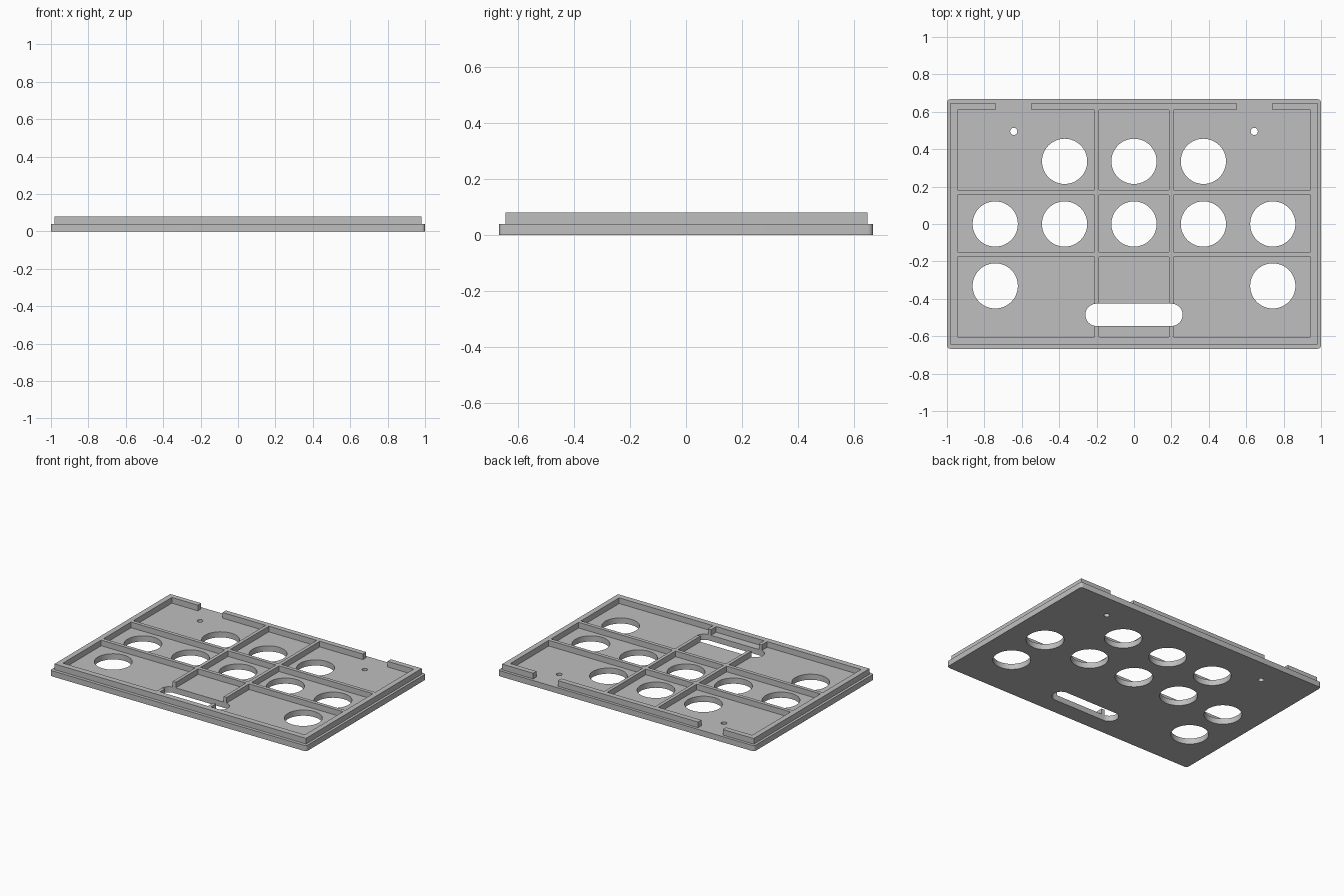
import bpy, bmesh, math

if "Cube" in bpy.data.objects:
    bpy.data.objects.remove(bpy.data.objects["Cube"])

PLATE_TOP, RIM_TOP = 0.04, 0.08

grey = bpy.data.materials.new("mid grey")
grey.diffuse_color = (0.52, 0.52, 0.52, 1)
grey.use_nodes = True
grey.node_tree.nodes["Principled BSDF"].inputs["Base Color"].default_value = grey.diffuse_color


def prism(name, points, z0, z1):
    """Extrude a flat outline between two heights."""
    bm = bmesh.new()
    face = bm.faces.new([bm.verts.new((x, y, z0)) for x, y in points])
    top = bmesh.ops.extrude_face_region(bm, geom=[face])["geom"]
    bmesh.ops.translate(bm, vec=(0, 0, z1 - z0),
                        verts=[v for v in top if isinstance(v, bmesh.types.BMVert)])
    bmesh.ops.recalc_face_normals(bm, faces=bm.faces)
    mesh = bpy.data.meshes.new(name)
    bm.to_mesh(mesh)
    bm.free()
    mesh.materials.append(grey)
    obj = bpy.data.objects.new(name, mesh)
    bpy.context.collection.objects.link(obj)
    return obj


def box(x0, x1, y0, y1):
    return [(x0, y0), (x1, y0), (x1, y1), (x0, y1)]


def rounded(x0, x1, y0, y1, r, steps):
    """Rectangle outline with round corners."""
    pts = []
    corners = [(x1 - r, y1 - r), (x0 + r, y1 - r), (x0 + r, y0 + r), (x1 - r, y0 + r)]
    for i, (cx, cy) in enumerate(corners):
        for s in range(steps + 1):
            a = math.pi / 2 * (i + s / steps)
            pts.append((cx + r * math.cos(a), cy + r * math.sin(a)))
    return pts


def circle(cx, cy, r, n):
    return [(cx + r * math.cos(2 * math.pi * i / n),
             cy + r * math.sin(2 * math.pi * i / n)) for i in range(n)]


def combine(target, tool, operation):
    """Apply a boolean and discard the tool."""
    mod = target.modifiers.new("combine", 'BOOLEAN')
    mod.operation, mod.solver, mod.object = operation, 'EXACT', tool
    bpy.context.view_layer.objects.active = target
    bpy.ops.object.modifier_apply(modifier=mod.name)
    bpy.data.objects.remove(tool)


# Raised frame: a block with nine pockets that leave the rim and dividing ribs
frame = prism("raised_frame", box(-0.982, 0.982, -0.644, 0.647), PLATE_TOP, RIM_TOP)
for x0, x1 in ((-0.944, -0.211), (-0.187, 0.187), (0.211, 0.944)):
    for y0, y1 in ((-0.603, -0.177), (-0.151, 0.156), (0.182, 0.61)):
        combine(frame, prism("pocket", box(x0, x1, y0, y1), 0.02, 0.1), 'DIFFERENCE')

# Two gaps in the back rim
for side in (-1, 1):
    x0, x1 = sorted((side * 0.547, side * 0.74))
    combine(frame, prism("gap", box(x0, x1, 0.6, 0.7), 0.02, 0.1), 'DIFFERENCE')

# Base plate, joined with the frame
panel = prism("cover_panel", rounded(-1, 1, -0.667, 0.667, 0.018, 6), 0, PLATE_TOP)
combine(panel, frame, 'UNION')

# Large round openings
P = 0.371
openings = [(x * P, 0) for x in range(-2, 3)]
openings += [(x * P, 0.335) for x in (-1, 0, 1)]
openings += [(x * P, -0.331) for x in (-2, 2)]
for x, y in openings:
    combine(panel, prism("opening", circle(x, y, 0.121, 48), -0.1, 0.2), 'DIFFERENCE')

# Small screw holes
for x in (-0.643, 0.643):
    combine(panel, prism("screw_hole", circle(x, 0.495, 0.019, 24), -0.1, 0.2), 'DIFFERENCE')

# Long slot, cutting through the front ribs
combine(panel, prism("slot", rounded(-0.26, 0.26, -0.545, -0.426, 0.0594, 12), -0.1, 0.2),
        'DIFFERENCE')

bpy.ops.object.select_all(action='DESELECT')
panel.select_set(True)
bpy.context.view_layer.objects.active = panel
bpy.ops.object.shade_smooth_by_angle(angle=math.radians(30))
